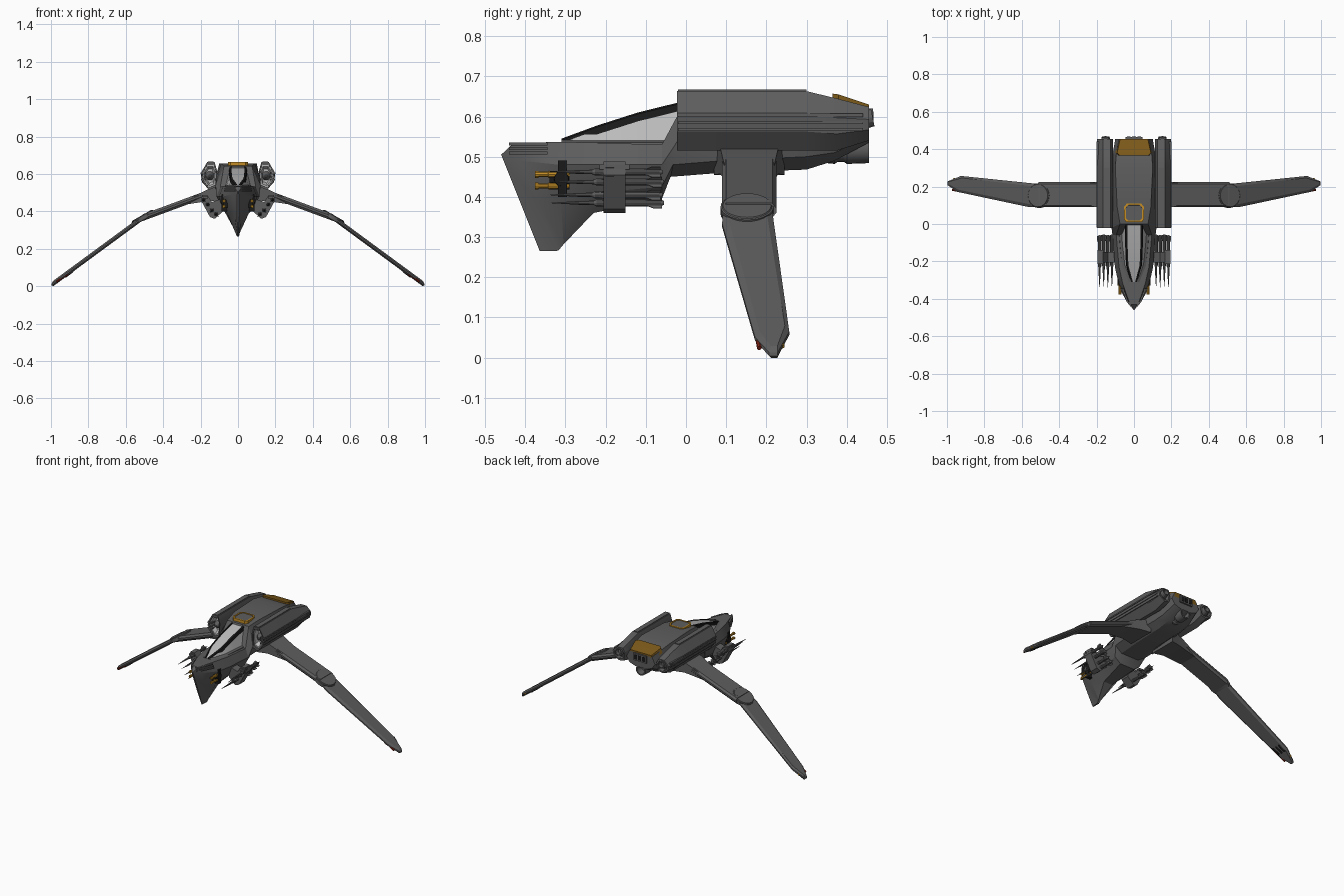
import bpy, bmesh, math
from mathutils import Vector

if "Cube" in bpy.data.objects:
    bpy.data.objects.remove(bpy.data.objects["Cube"])


def material(name, *rgb):
    m = bpy.data.materials.new(name)
    m.diffuse_color = (*rgb, 1)
    m.use_nodes = True
    m.node_tree.nodes["Principled BSDF"].inputs["Base Color"].default_value = m.diffuse_color
    return m


HULL = material("hull_grey", .11, .11, .11)
DARK = material("black", .01, .01, .01)
GOLD = material("amber", .55, .27, .02)
BROWN = material("bronze", .2, .1, .01)
RED = material("red", .25, .02, .01)
GLASS = material("pale_glass", .5, .5, .5)


def make(name, solids, mat=HULL, mirror=True, angle=25):
    """Each solid is a list of rings, skinned in order and capped."""
    bm = bmesh.new()
    for rings in solids:
        loops = [[bm.verts.new(p) for p in r] for r in rings]
        n = len(loops[0])
        for a, b in zip(loops, loops[1:]):
            for i in range(n):
                bm.faces.new((a[i], a[(i + 1) % n], b[(i + 1) % n], b[i]))
        bm.faces.new(loops[0][::-1])
        bm.faces.new(loops[-1])
    bmesh.ops.recalc_face_normals(bm, faces=bm.faces)
    me = bpy.data.meshes.new(name)
    bm.to_mesh(me)
    bm.free()
    me.materials.append(mat)
    ob = bpy.data.objects.new(name, me)
    bpy.context.collection.objects.link(ob)
    if mirror:
        ob.modifiers.new("mirror", 'MIRROR')
    bpy.context.view_layer.objects.active = ob
    ob.select_set(True)
    bpy.ops.object.shade_smooth_by_angle(angle=math.radians(angle))
    ob.select_set(False)
    return ob


def turned(p0, p1, profile, n=12):
    """Round solid along p0-p1; profile = (fraction, radius)."""
    p0, p1 = Vector(p0), Vector(p1)
    d = p1 - p0
    q = d.to_track_quat('Z', 'Y')
    return [[p0 + d * t + q @ Vector((r * math.cos(2 * math.pi * i / n), r * math.sin(2 * math.pi * i / n), 0))
             for i in range(n)] for t, r in profile]


def box(x0, x1, y0, y1, z0, z1):
    return [[(x0, y0, z), (x1, y0, z), (x1, y1, z), (x0, y1, z)] for z in (z0, z1)]


def plate(outline, height, t, sx=.97, sy=.75):
    """Chamfered panel following height(x)."""
    cx = sum(p[0] for p in outline) / len(outline)
    rings = []
    for full, k in ((0, -1), (1, -.3), (1, .3), (0, 1)):
        ring = []
        for x, y in outline:
            cy = .1575 + max(0, x - .55) * .15
            if not full:
                x, y = cx + (x - cx) * sx, cy + (y - cy) * sy
            ring.append((x, y, height(x) + k * t))
        rings.append(ring)
    return rings


# Fuselage: y, rake, then (half width, z) from deck to keel
stations = [
    (-.46, .40, (.003, .505), (.005, .48), (.005, .38), (.002, .265)),
    (-.43, .42, (.022, .533), (.032, .49), (.022, .39), (.006, .266)),
    (-.32, .06, (.060, .537), (.083, .48), (.058, .39), (.008, .282)),
    (-.23, 0, (.080, .535), (.102, .48), (.078, .41), (.030, .36)),
    (-.06, 0, (.095, .530), (.115, .48), (.090, .425), (.050, .395)),
    (0, -.2, (.075, .642), (.120, .54), (.110, .48), (.060, .45)),
    (.09, 0, (.090, .657), (.125, .56), (.115, .49), (.060, .46)),
    (.30, 0, (.100, .657), (.120, .56), (.100, .50), (.060, .468)),
    (.37, 0, (.095, .646), (.115, .57), (.095, .51), (.050, .49)),
    (.455, 0, (.080, .622), (.100, .58), (.080, .55), (.040, .535))]
rings = []
for y, rake, *pts in stations:
    side = [(w, y + rake * (pts[0][1] - z), z) for w, z in pts]
    rings.append(side + [(-x, b, z) for x, b, z in reversed(side)])
make("fuselage", [rings], mirror=False)

# Canopy: glazed lower sides and roof with a black rail between
can = [(-.31, .012, .025, .545), (-.22, .036, .056, .578), (-.12, .040, .066, .61), (.01, .042, .075, .642)]
make("canopy_glass", [[[(b, y, .525), (a, y, z - .006), (-a, y, z - .006), (-b, y, .525)] for y, a, b, z in can]],
     GLASS, False)
make("canopy_rail", [[[(a - .006, y, z), (a + .003, y, z - .004), (a + .007, y, z - .022), (a - .006, y, z - .022)]
                      for y, a, b, z in can]], DARK)
make("canopy_sill", [[[(b - .01, y, .542), (b + .008, y, .535), (b + .012, y, .52), (b - .01, y, .52)]
                      for y, a, b, z in can]])

# Roof hatch with amber frame
def hatch(s, z):
    return [(x * s, .06 + y * s, z) for x, y in ((-.04, -.05), (.04, -.05), (.054, -.035), (.054, .03), (.038, .05),
                                                (-.038, .05), (-.054, .03), (-.054, -.035))]
make("hatch_frame", [[hatch(1, .645), hatch(1, .663), hatch(.84, .663), hatch(.84, .655)]], GOLD, False)
make("hatch_panel", [[hatch(.82, .645), hatch(.8, .661)]], HULL, False)

# Rear deck plate and exhausts
deck = [(.365, .085, .657), (.38, .10, .655), (.455, .082, .63)]
make("rear_deck_plate", [[[(-w, y, z - .03), (w, y, z - .03), (w * .9, y, z), (-w * .9, y, z)] for y, w, z in deck]],
     BROWN, False)
make("rear_exhaust_block", [box(-.045, .045, .44, .465, .575, .62)], HULL, False)
make("rear_exhaust_slots", [box(x - .01, x + .01, .46, .467, .583, .612) for x in (-.028, 0, .028)], DARK, False)
make("lower_thruster", [turned((0, .30, .518), (0, .455, .518),
     [(0, .02), (.2, .032), (.45, .036), (.5, .031), (.6, .031), (.65, .036), (1, .034), (1, .026), (.75, .02)], 20)],
     HULL, False)

# Engine nacelles: y, section scale, z range
section = [(.125, 1), (.165, 1), (.197, .63), (.192, .32), (.155, 0), (.118, .1), (.112, .7)]
def ring(y, k, z0, z1):
    return [(.152 + (x - .152) * k, y, (z0 + z1) / 2 + (z - .5) * (z1 - z0) * k) for x, z in section]
make("nacelle", [[ring(.04, .72, .515, .663), ring(-.02, .84, .515, .663), ring(-.022, 1, .515, .663),
                  ring(.30, 1, .515, .663), ring(.375, 1, .515, .645), ring(.455, 1, .54, .624),
                  ring(.455, .75, .54, .624), ring(.43, .65, .54, .624)]])
make("intake_lip", [[ring(.02, .8, .515, .663), ring(-.012, .85, .515, .663), ring(-.012, .7, .515, .663),
                     ring(.015, .5, .515, .663)]], GLASS)
make("intake_hub", [turned((.15, .03, .59), (.15, -.012, .59), [(0, .028), (.5, .022), (1, .006)], 16)])
make("nacelle_ribs", [[[(x, y, z + s) for x, s in ((.17, -h), (w, -h), (w, h), (.17, h))]
                       for y in (-.02, .44)] for z, w, h in ((.568, .198, .004), (.585, .199, .003), (.603, .200, .004))]
     + [[[(.13, y, z), (.160, y, z), (.160, y, z - .02), (.13, y, z - .02)] for y, z in ((-.02, .667), (.30, .667))]])
make("nacelle_nozzle", [turned((.152, .43, .59), (.152, .465, .597), [(0, .026), (1, .022), (1, .017), (.3, .014)], 14)])

# Wings: inner panel, knee disc, drooping outer panel
inner = lambda x: .368 + (.505 - x) * .37
outer = lambda x: .373 - (x - .5) * .735
make("wing_inner", [plate([(.09, .09), (.51, .09), (.51, .225), (.09, .225)], inner, .018, 1, .85)])
make("wing_root", [[[(x, a, z - h), (x, b, z - h), (x, b, z + h), (x, a, z + h)]
                    for x, a, b, z, h in ((.08, .07, .245, .495, .04), (.15, .085, .23, .49, .033), (.28, .1, .215, .448, .012))]])
axis = Vector((.5, 0, .87)).normalized() * .014
c = Vector((.507, .152, .367))
make("wing_knee", [turned(c - axis, c + axis, [(0, .058), (.1, .066), (.85, .066), (.9, .062), (1, .06)], 28)])
make("wing_outer", [plate([(.49, .092), (.56, .09), (.945, .172), (.996, .207), (.996, .228), (.925, .257), (.54, .217),
                           (.49, .215)], outer, .0145)])

# Wing-tip guns
along = Vector((.8, .1, -.588))
for name, mat, pts in (("tip_gun_amber", GOLD, ((.925, .208), (.905, .232))), ("tip_gun_red", RED, ((.91, .175),))):
    make(name, [turned((x, y, outer(x) - .004), Vector((x, y, outer(x) - .004)) + along * .075,
                       [(0, .008), (.3, .008), (.3, .006), (1, .006)], 8) for x, y in pts], mat)
make("tip_gun_mount", [turned((.88, y, outer(.88) - .006), Vector((.88, y, outer(.88) - .006)) + along * .06,
                              [(0, .006), (.2, .01), (1, .01)], 8) for y in (.18, .205, .228)], DARK)

# Nose cannons
make("cannon_recess", [turned((.071, -.31, .445), (.089, -.31, .445), [(0, .02), (1, .018)], 12)]
     + [box(.06, .088, -.318, -.296, .40, .49), box(.055, .08, -.34, -.29, .418, .464)], DARK)
make("nose_cannon", [turned((.075, -.29, z), (.075, -.376, z), [(0, .007), (.4, .009), (.6, .009), (.62, .007), (.9, .007),
     (.9, .009), (1, .009), (1, .004), (.8, .004)], 10) for z in (.427, .456)], GOLD)
make("nose_vents", [[[(w - .006, y, z), (w + .004, y, z), (w + .004, y, z + .007), (w - .006, y, z + .007)]
                     for y, w in ((-.44, .016), (-.415, .036), (-.345, .062 - k))]
                    for z, k in ((.506, -.01), (.517, -.006), (.528, 0))])

# Missile racks: slanted pylon with four finned missiles
spots = [(.118, .385), (.140, .405), (.162, .437), (.184, .462)]
make("missile_pylon", [[[(.08, y, .40), (.125, y, .36), (.15, y, .37), (.196, y, .455), (.192, y, .488), (.165, y, .488),
                         (.14, y, .45), (.08, y, .47)] for y in (-.205, -.15)],
                       box(.16, .195, -.215, -.14, .468, .48)])
shape = [(0, .005), (.03, .009), (.6, .009), (.62, .006), (.75, .005), (1, .0008)]
missiles, fins = [], []
for i, (x, z) in enumerate(spots):
    y = -.055 - .004 * (i % 2)
    missiles.append(turned((x, y, z), (x, y - .28, z), shape, 10))
    for y0, r in ((y - .005, .019), (y - .12, .016)):
        for a in (45, 135, 225, 315):
            u = Vector((math.cos(math.radians(a)), 0, math.sin(math.radians(a))))
            w = Vector((-u.z, 0, u.x)) * .001
            o = Vector((x, y0, z))
            quad = [o, o + u * r, o + u * r + Vector((0, -.02, 0)), o + Vector((0, -.055, 0))]
            fins.append([[p - w for p in quad], [p + w for p in quad]])
make("missiles", missiles)
make("missile_fins", fins)
